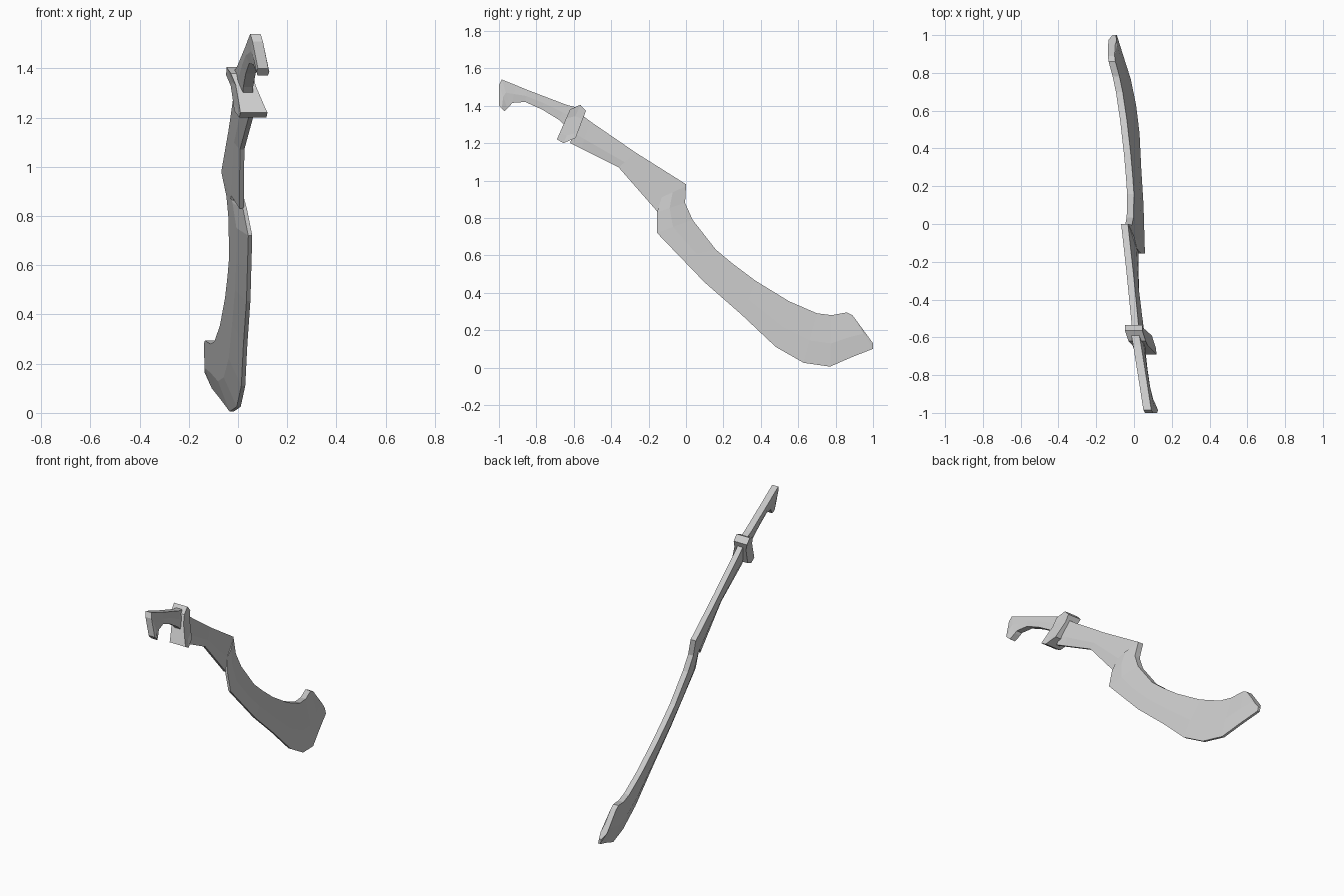
import bpy, bmesh

cube = bpy.data.objects.get("Cube")
if cube:
    bpy.data.objects.remove(cube, do_unlink=True)

steel = bpy.data.materials.new("steel grey")
steel.use_nodes = True
GREY = (0.6, 0.6, 0.6, 1)
steel.diffuse_color = GREY
steel.node_tree.nodes["Principled BSDF"].inputs["Base Color"].default_value = GREY


def lean(y, z):
    """The whole sword lies in one tilted plane."""
    return 0.144 - 0.235 * y - 0.198 * z


def loft(name, stations, section):
    """Skin stations (spine y, z, edge y, z); section = (share of depth, half width, x shift)."""
    bm = bmesh.new()
    rings = []
    for y0, z0, y1, z1 in stations:
        right, left = [], []
        for t, half, shift in section:
            y, z = y0 + (y1 - y0) * t, z0 + (z1 - z0) * t
            x = lean(y, z) + shift
            right.append(bm.verts.new((x + half, y, z)))
            left.append(bm.verts.new((x - half, y, z)))
        rings.append(right + left[::-1])
    n = len(rings[0])
    for a, b in zip(rings, rings[1:]):
        for i in range(n):
            j = (i + 1) % n
            bm.faces.new((a[i], a[j], b[j], b[i]))
    bm.faces.new(rings[0])
    bm.faces.new(rings[-1][::-1])
    bmesh.ops.recalc_face_normals(bm, faces=bm.faces)
    mesh = bpy.data.meshes.new(name)
    bm.to_mesh(mesh)
    bm.free()
    mesh.materials.append(steel)
    obj = bpy.data.objects.new(name, mesh)
    bpy.context.collection.objects.link(obj)
    return obj


# Curved blade, widest near the tip
blade = [
    (0, .97, -.13, .91), (-.005, .88, -.155, .83), (.035, .79, -.155, .72),
    (.16, .63, -.03, .59), (.25, .555, .1, .455), (.37, .465, .3, .28),
    (.55, .355, .48, .11), (.7, .29, .63, .025), (.78, .28, .77, .005),
    (.86, .295, .885, .055), (.89, .28, 1, .1), (.945, .205, 1, .13),
]
loft("blade", blade, [(0, .018, 0), (.55, .022, .004), (1, .008, .012)])

# Straight shank between guard and blade, with a chamfered lower edge
shank = [(-.57, 1.36, -.62, 1.2), (-.51, 1.315, -.56, 1.17),
         (-.27, 1.15, -.36, 1.07), (0, .98, -.15, .83), (-.005, .88, -.13, .86)]
loft("shank", shank, [(0, .018, 0), (.65, .02, 0), (1, .009, 0)])

# Grip with a hooked pommel
grip = [(-.56, 1.385, -.62, 1.27), (-.64, 1.405, -.68, 1.325), (-.75, 1.447, -.77, 1.38),
        (-.85, 1.485, -.86, 1.42), (-.91, 1.51, -.93, 1.415), (-.985, 1.54, -.94, 1.4),
        (-1, 1.51, -.955, 1.385), (-1, 1.4, -.97, 1.37)]
loft("grip", grip, [(0, .021, 0), (.5, .026, 0), (1, .02, 0)])

# Guard: a six-sided collar that flares towards its lower end
guard = [(-.62, 1.38, -.69, 1.22), (-.565, 1.405, -.655, 1.2), (-.535, 1.372, -.59, 1.228)]
loft("guard", guard, [(0, .046, 0), (.3, .04, 0), (.8, .05, 0), (1, .055, 0)])
